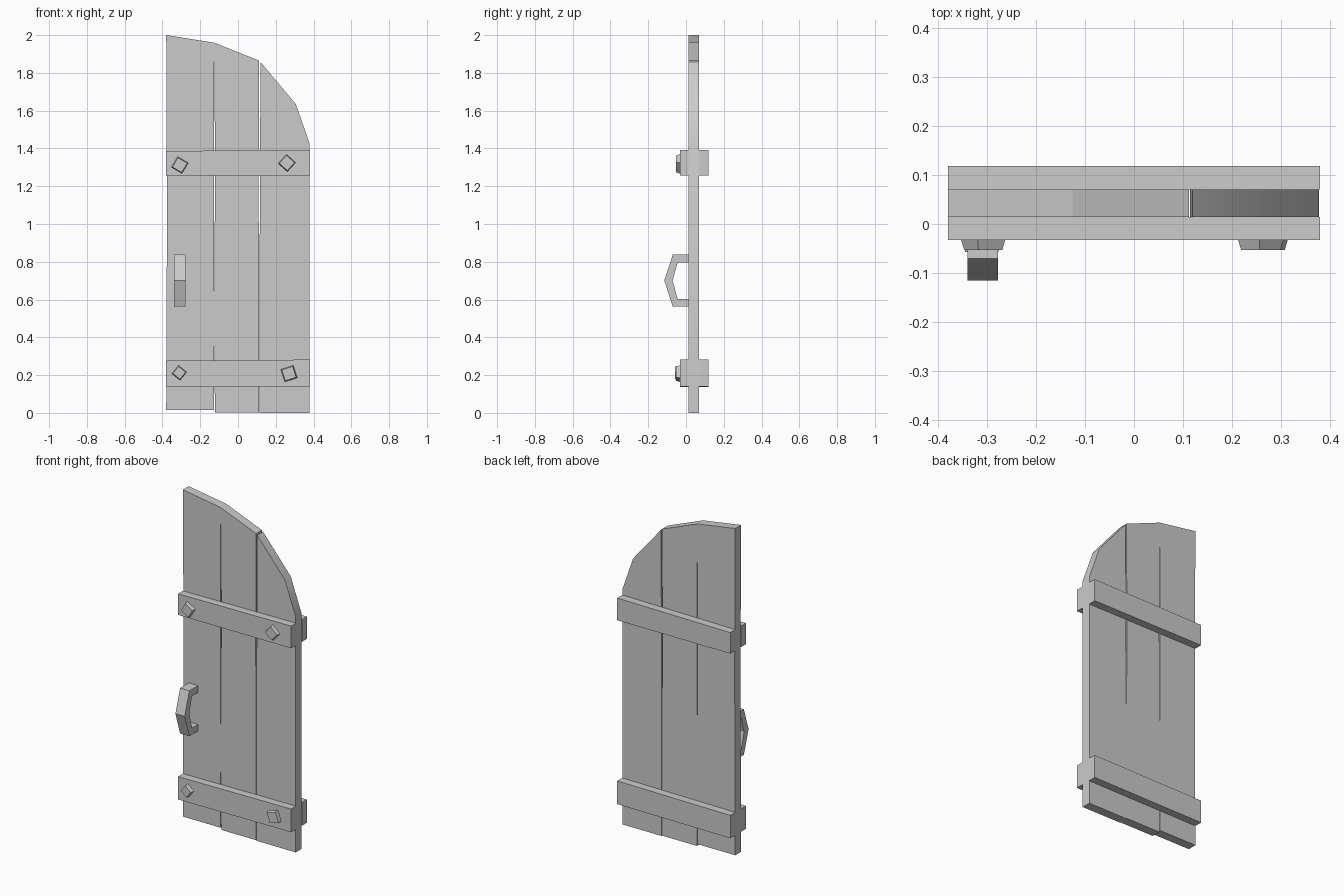
import bpy, bmesh, math
from mathutils import Matrix

if "Cube" in bpy.data.objects:
    bpy.data.objects.remove(bpy.data.objects["Cube"])


def finish(name, bm):
    bmesh.ops.recalc_face_normals(bm, faces=bm.faces[:])
    me = bpy.data.meshes.new(name)
    bm.to_mesh(me)
    bm.free()
    ob = bpy.data.objects.new(name, me)
    bpy.context.collection.objects.link(ob)
    return ob


def prism(name, pts, to3d, depth):
    """Extrude a closed 2D profile along the vector depth."""
    bm = bmesh.new()
    face = bm.faces.new([bm.verts.new(to3d(*p)) for p in pts])
    ext = bmesh.ops.extrude_face_region(bm, geom=[face])
    verts = [g for g in ext["geom"] if isinstance(g, bmesh.types.BMVert)]
    bmesh.ops.translate(bm, verts=verts, vec=depth)
    return finish(name, bm)


def slab(name, pts, y0, y1):
    return prism(name, pts, lambda x, z: (x, y0, z), (0, y1 - y0, 0))


# Planks: arched top, slightly uneven edges leaving narrow gaps
planks = {
    "left_plank": [(-0.38, 0.015), (-0.127, 0.015), (-0.127, 0.47), (-0.128, 1.3),
                   (-0.126, 1.89), (-0.126, 1.96), (-0.38, 2.0), (-0.376, 1.1)],
    "middle_plank": [(-0.122, 0.003), (0.112, 0.003), (0.112, 0.7), (0.109, 1.13),
                     (0.112, 1.865), (-0.126, 1.96), (-0.126, 1.89), (-0.121, 1.3),
                     (-0.127, 0.47)],
    "right_plank": [(0.114, 0), (0.378, 0), (0.378, 1.43), (0.306, 1.635),
                    (0.119, 1.858), (0.116, 1.13), (0.114, 0.7)],
}
for name, pts in planks.items():
    ob = slab(name, pts, 0.014, 0.07)
    if name == "right_plank":
        bpy.context.view_layer.objects.active = ob
        ob.select_set(True)
        bpy.ops.object.shade_smooth_by_angle(angle=math.radians(30))
        ob.select_set(False)

# Cross battens on the front and back
battens = {
    "upper": [(-0.38, 1.258), (0.38, 1.258), (0.38, 1.393), (-0.38, 1.386)],
    "lower": [(-0.38, 0.137), (0.38, 0.141), (0.38, 0.282), (-0.38, 0.276)],
}
for level, pts in battens.items():
    slab(level + "_front_batten", pts, -0.033, 0.014)
    slab(level + "_back_batten", pts, 0.07, 0.118)

# Tapered square bolt heads, each twisted differently
for name, x, z, side, angle, front in [
        ("upper_left_bolt", -0.308, 1.312, 0.066, -31, -0.053),
        ("upper_right_bolt", 0.259, 1.323, 0.066, -42, -0.053),
        ("lower_left_bolt", -0.311, 0.212, 0.056, -39, -0.057),
        ("lower_right_bolt", 0.27, 0.208, 0.07, 18, -0.053)]:
    bm = bmesh.new()
    r = side / math.sqrt(2)
    base = -0.032
    place = (Matrix.Translation((x, (base + front) / 2, z))
             @ Matrix.Rotation(-math.radians(angle), 4, 'Y')
             @ Matrix.Rotation(math.pi / 2, 4, 'X')
             @ Matrix.Rotation(math.pi / 4, 4, 'Z'))
    bmesh.ops.create_cone(bm, cap_ends=True, segments=4, radius1=r, radius2=r * 0.86,
                          depth=base - front, matrix=place)
    finish(name, bm)

# Angular pull handle
handle = [(0.016, 0.838), (-0.07, 0.838), (-0.115, 0.7), (-0.07, 0.562), (0.016, 0.562),
          (0.016, 0.602), (-0.044, 0.602), (-0.071, 0.7), (-0.044, 0.796), (0.016, 0.796)]
prism("handle", handle, lambda y, z: (-0.34, y, z), (0.062, 0, 0))
